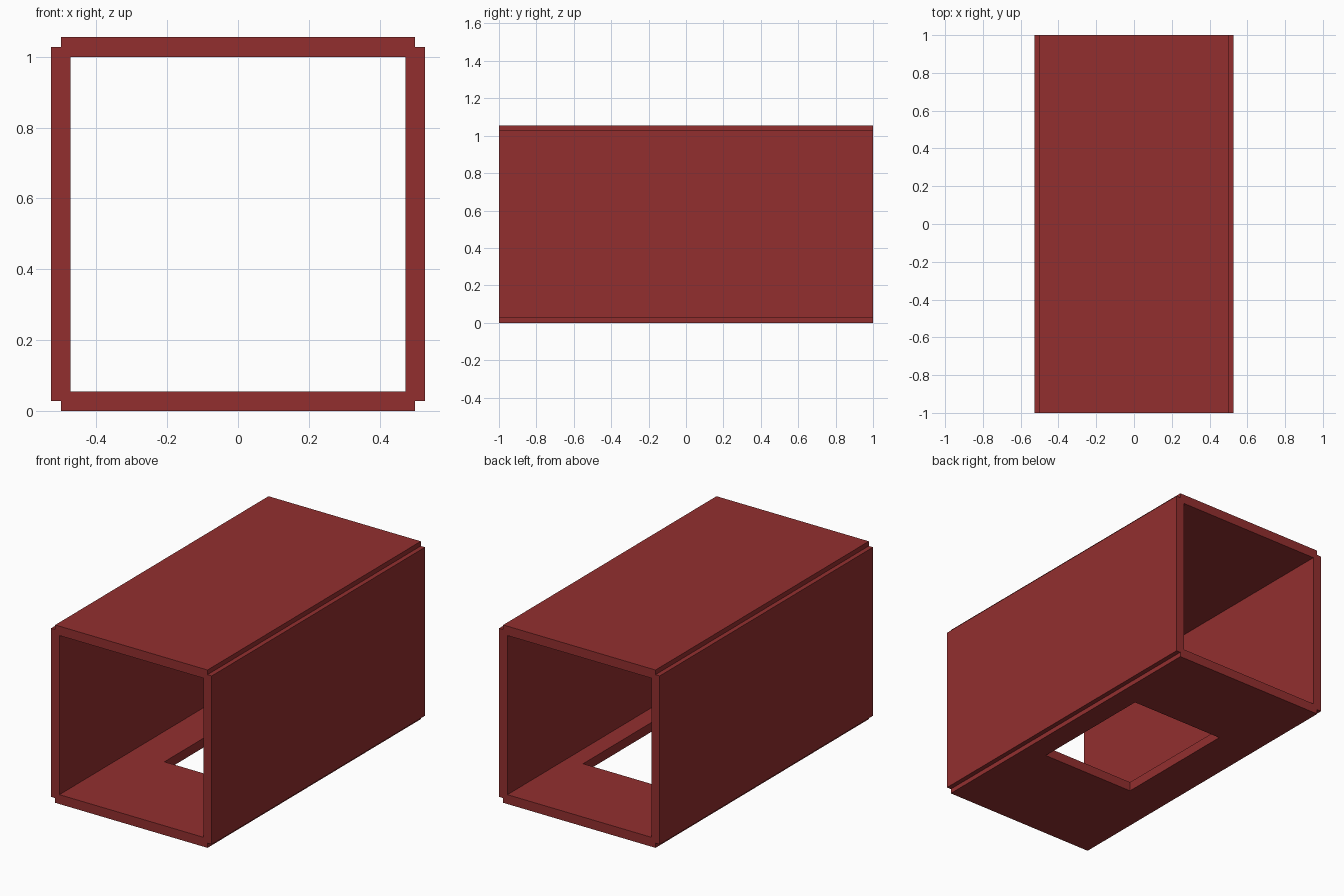
import bpy

if "Cube" in bpy.data.objects:
    bpy.data.objects.remove(bpy.data.objects["Cube"])

T = 1 / 18          # panel thickness
L = 2.0             # panel length along y

red = bpy.data.materials.new("dark_red")
red.diffuse_color = (0.29, 0.028, 0.028, 1)
red.use_nodes = True
red.node_tree.nodes["Principled BSDF"].inputs["Base Color"].default_value = red.diffuse_color


def box(name, center, size):
    bpy.ops.mesh.primitive_cube_add(size=1, location=center)
    ob = bpy.context.object
    ob.name = name
    ob.scale = size
    bpy.ops.object.transform_apply(location=False, rotation=False, scale=True)
    ob.data.materials.append(red)
    return ob


# Floor and roof panels
floor = box("floor", (0, 0, T / 2), (1, L, T))
box("roof", (0, 0, 1 + T / 2), (1, L, T))

# Side walls, overlapping the panel edges by half a thickness
for name, side in (("left_wall", -1), ("right_wall", 1)):
    box(name, (side * 0.5, 0, 0.5 + T / 2), (T, L, 1))

# Off-centre rectangular hatch cut through the floor
x0, x1, y0, y1 = -0.25, 0.365, -0.333, 0.444
cutter = box("hatch_cutter", ((x0 + x1) / 2, (y0 + y1) / 2, T / 2),
             (x1 - x0, y1 - y0, T * 4))
cutter.hide_render = True
cutter.hide_set(True)
cut = floor.modifiers.new("hatch", "BOOLEAN")
cut.operation = "DIFFERENCE"
cut.solver = "EXACT"
cut.object = cutter
